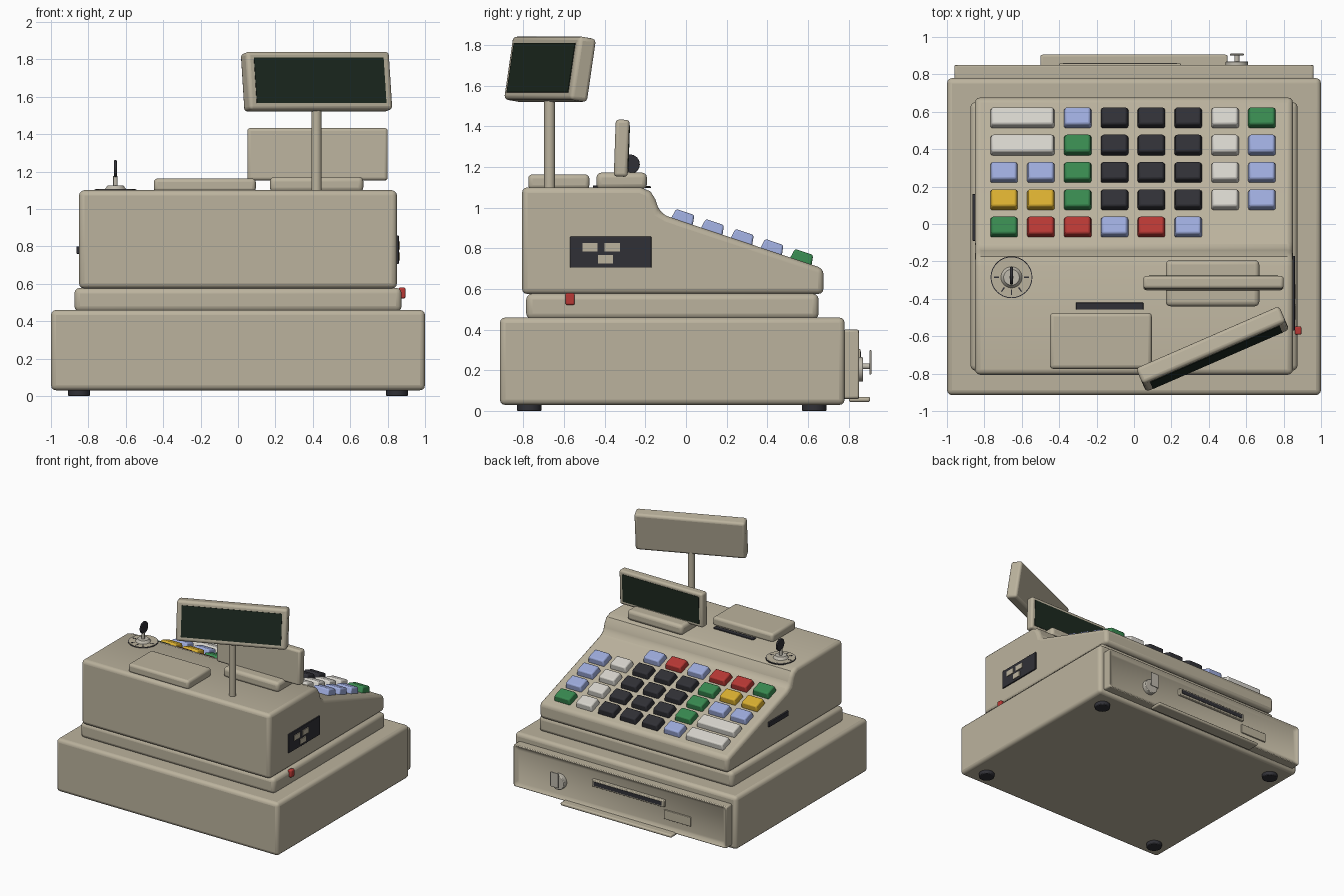
import bpy, bmesh, math
from mathutils import Vector, Euler

cube = bpy.data.objects.get("Cube")
if cube:
    bpy.data.objects.remove(cube)


def material(name, rgb):
    m = bpy.data.materials.new(name)
    m.use_nodes = True
    m.diffuse_color = (*rgb, 1)
    m.node_tree.nodes["Principled BSDF"].inputs["Base Color"].default_value = (*rgb, 1)
    return m


beige = material("beige plastic", (.50, .45, .34))
dark = material("charcoal", (.03, .03, .037))
screen = material("dark green glass", (.012, .022, .014))
white = material("key white", (.68, .66, .61))
blue = material("key blue", (.34, .41, .72))
green = material("key green", (.04, .25, .08))
red = material("key red", (.48, .04, .035))
yellow = material("key yellow", (.70, .43, .03))
metal = material("lock metal", (.52, .49, .42))


def finish(name, bm, mat, loc=(0, 0, 0), rot=(0, 0, 0), bevel=0, seg=3):
    bmesh.ops.recalc_face_normals(bm, faces=bm.faces)
    me = bpy.data.meshes.new(name)
    bm.to_mesh(me)
    bm.free()
    me.materials.append(mat)
    ob = bpy.data.objects.new(name, me)
    bpy.context.collection.objects.link(ob)
    ob.location, ob.rotation_euler = loc, rot
    if bevel:
        mod = ob.modifiers.new("Bevel", "BEVEL")
        mod.width, mod.segments = bevel, seg
        mod.limit_method, mod.angle_limit = "ANGLE", math.radians(40)
        mod.use_clamp_overlap = False
    bpy.ops.object.select_all(action="DESELECT")
    bpy.context.view_layer.objects.active = ob
    ob.select_set(True)
    bpy.ops.object.shade_smooth_by_angle(angle=math.radians(35))
    return ob


def box(name, size, loc, mat=beige, bevel=0, rot=(0, 0, 0), taper=0, seg=3):
    bm = bmesh.new()
    bmesh.ops.create_cube(bm, size=1)
    for v in bm.verts:
        v.co = v.co * Vector(size)
        if v.co.z > 0:
            v.co.x -= math.copysign(taper, v.co.x)
            v.co.y -= math.copysign(taper, v.co.y)
    return finish(name, bm, mat, loc, rot, bevel, seg)


def span(name, x, y, z, mat=beige, bevel=0):
    size = [b - a for a, b in (x, y, z)]
    return box(name, size, [(a + b) / 2 for a, b in (x, y, z)], mat, bevel)


def rod(name, r, depth, loc, mat, rot=(0, 0, 0), r2=None, bevel=0):
    bm = bmesh.new()
    bmesh.ops.create_cone(bm, cap_ends=True, segments=32, radius1=r,
                          radius2=r if r2 is None else r2, depth=depth)
    return finish(name, bm, mat, loc, rot, bevel, 2)


# Drawer cabinet, plinth and feet
span("drawer_cabinet", (-1, 1), (-.915, .78), (.03, .46), bevel=.028)
span("plinth", (-.875, .875), (-.785, .652), (.45, .578), bevel=.03)
for x in (-.85, .85):
    for y in (-.77, .63):
        rod("foot", .06, .04, (x, y, .02), dark, bevel=.006)

# Drawer front with a recessed face
bm = bmesh.new()
bmesh.ops.create_cube(bm, size=1)
for v in bm.verts:
    v.co *= Vector((1.92, .085, .34))
face = max(bm.faces, key=lambda f: f.calc_center_median().y)
bmesh.ops.inset_region(bm, faces=[face], thickness=.045)
bmesh.ops.translate(bm, verts=face.verts, vec=(0, -.022, 0))
finish("drawer_front", bm, beige, (0, .8125, .23), bevel=.012)

# Drawer fittings
span("drawer_handle", (-.5, .5), (.80, .905), (.045, .07), bevel=.01)
span("receipt_slot_frame", (-.40, .25), (.82, .858), (.25, .305), beige, .006)
span("receipt_slot", (-.38, .23), (.854, .861), (.262, .293), dark)
span("drawer_label", (-.63, -.39), (.82, .843), (.15, .225), beige, .004)
quarter = math.pi / 2
rod("drawer_lock", .06, .05, (.55, .845, .205), metal, (quarter, 0, 0), bevel=.005)
rod("drawer_key_shaft", .014, .05, (.55, .885, .22), metal, (quarter, 0, 0))
box("drawer_key_bow", (.075, .009, .12), (.55, .906, .24), metal, .004)

# Main body, extruded across from its side profile
profile = [(-.806, .575), (.676, .575), (.676, .70), (-.09, .957), (-.13, .98),
           (-.15, 1.04), (-.175, 1.08), (-.225, 1.1), (-.806, 1.1)]
bm = bmesh.new()
base = bm.faces.new([bm.verts.new((-.85, y, z)) for y, z in profile])
ext = bmesh.ops.extrude_face_region(bm, geom=[base])
bmesh.ops.translate(bm, vec=(1.70, 0, 0),
                    verts=[g for g in ext["geom"] if isinstance(g, bmesh.types.BMVert)])
finish("register_body", bm, beige, bevel=.028)

# Keyboard: one letter per key, upper case for double width, dot for a gap
slope = math.atan2(.957 - .70, .676 + .09)
key_colors = {"w": white, "b": blue, "k": dark, "g": green, "r": red, "y": yellow}
rows = ["W.bkkkwg", "W.gkkkwb", "bbgkkkwb", "yygkkkwb", "grrbrb.."]
for j, row in enumerate(rows):
    y = .565 - .146 * j
    z = .957 - (y + .09) * math.tan(slope)
    for i, code in enumerate(row):
        if code == ".":
            continue
        wide = code.isupper()
        x = -.695 + .197 * i + (.0985 if wide else 0)
        center = Vector((x, y, z)) + Vector((0, math.sin(slope), math.cos(slope))) * .02
        box("key", (.345 if wide else .15, .113, .055), center,
            key_colors[code.lower()], .010, (-slope, 0, 0), .009, 2)

# Side fittings
span("connector_panel", (.84, .860), (-.57, -.17), (.705, .858), dark, .004)
for y, z in ((-.472, .805), (-.362, .805), (-.395, .746)):
    box("connector_port", (.008, .075, .043), (.862, y, z), beige)
span("side_slot", (-.864, -.84), (-.09, .16), (.76, .80), dark, .004)
span("power_switch", (.86, .895), (-.592, -.547), (.522, .58), red, .008)

# Printer cover and paper slot
span("printer_cover", (-.45, .095), (-.775, -.475), (1.09, 1.163), bevel=.02)
span("paper_slot", (-.31, .05), (-.458, -.42), (1.09, 1.108), dark, .003)

# Mode switch with its key
kx, ky = -.655, -.285
rod("mode_ring", .112, .008, (kx, ky, 1.1), dark)
rod("mode_dial", .107, .01, (kx, ky, 1.101), beige)
for a in (-125, -90, -55, 180, 0):
    t = math.radians(a)
    box("mode_mark", (.028, .007, .003),
        (kx + .08 * math.cos(t), ky + .08 * math.sin(t), 1.106), dark, rot=(0, 0, t))
rod("mode_collar", .058, .022, (kx, ky, 1.115), metal, r2=.042)
rod("mode_key_shaft", .012, .06, (kx, ky, 1.145), metal)
rod("mode_key_bow", .048, .014, (kx, ky + .01, 1.213), dark, (0, quarter, 0), bevel=.004)

# Operator display
span("operator_display_base", (.17, .67), (-.44, -.192), (1.09, 1.172), bevel=.025)
tilt = Euler((math.radians(-2), 0, 0))
center = Vector((.425, -.316, 1.292))
box("operator_display", (.75, .068, .28), center, beige, .016, tilt)
box("operator_screen", (.69, .006, .225), center + tilt.to_matrix() @ Vector((0, .034, 0)),
    screen, rot=tilt)

# Customer display on its pole
rod("display_pole", .027, .56, (.42, -.67, 1.35), beige)
turn = Euler((math.radians(-9), 0, math.radians(23.5)))
center = Vector((.42, -.668, 1.68))
box("customer_display", (.835, .095, .315), center, beige, .02, turn)
box("customer_screen", (.755, .006, .245), center + turn.to_matrix() @ Vector((0, -.048, 0)),
    screen, rot=turn)
